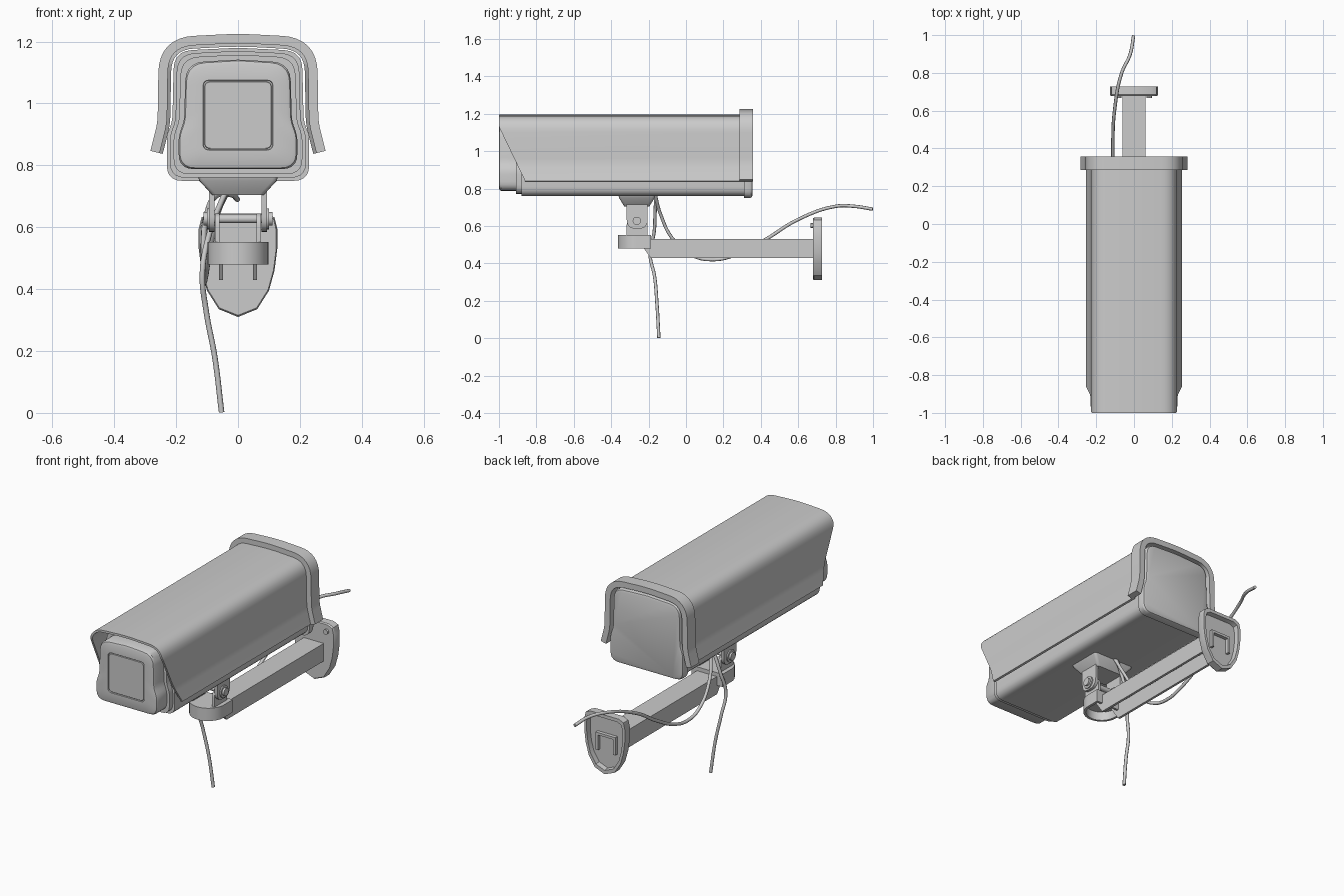
import bpy, bmesh, math
from mathutils import Vector

if "Cube" in bpy.data.objects:
    bpy.data.objects.remove(bpy.data.objects["Cube"])


def loft(name, rings, strip=False, cap_start=True):
    """Skin closed rings together and cap the ends (strip = ribbon-shaped section)."""
    bm = bmesh.new()
    vs = [[bm.verts.new(p) for p in r] for r in rings]
    n = len(vs[0])
    for a, b in zip(vs, vs[1:]):
        for i in range(n):
            j = (i + 1) % n
            bm.faces.new((a[i], a[j], b[j], b[i]))
    for ring in (vs[0], vs[-1]):
        if strip:
            for i in range(n // 2 - 1):
                bm.faces.new((ring[i], ring[i + 1], ring[n - 2 - i], ring[n - 1 - i]))
        elif ring is vs[-1] or cap_start:
            bm.faces.new(ring)
    bmesh.ops.recalc_face_normals(bm, faces=bm.faces)
    me = bpy.data.meshes.new(name)
    bm.to_mesh(me)
    bm.free()
    ob = bpy.data.objects.new(name, me)
    bpy.context.collection.objects.link(ob)
    return ob


def rounded(corners, closed=True, seg=5):
    """Round the corners (a, b, radius) of a 2D outline."""
    out, n = [], len(corners)
    for i, (a, b, r) in enumerate(corners):
        p = Vector((a, b))
        if r == 0 or (not closed and i in (0, n - 1)):
            out.append(p)
            continue
        p0 = p + (Vector(corners[i - 1][:2]) - p).normalized() * r
        p2 = p + (Vector(corners[(i + 1) % n][:2]) - p).normalized() * r
        for k in range(seg + 1):
            t = k / seg
            out.append(p0 * (1 - t) ** 2 + p * 2 * t * (1 - t) + p2 * t * t)
    return out


def mirrored(half):
    """Mirror a right-hand outline whose last point lies on x = 0."""
    return half + [(-c[0],) + tuple(c[1:]) for c in reversed(half[:-1])]


def at_y(pts, y):
    return [(p[0], y, p[1]) for p in pts]


def at_x(pts, x):
    return [(x, p[0], p[1]) for p in pts]


def at_z(pts, z):
    return [(p[0], p[1], z) for p in pts]


def inset_open(pts, d):
    """Offset an open outline inwards by d."""
    out = []
    for i, p in enumerate(pts):
        t = (pts[min(i + 1, len(pts) - 1)] - pts[max(i - 1, 0)]).normalized()
        out.append(p + Vector((-t.y, t.x)) * d)
    return out


def cylinder_x(name, x0, x1, y, z, r, n=20):
    ring = [(y + r * math.cos(2 * math.pi * i / n), z + r * math.sin(2 * math.pi * i / n)) for i in range(n)]
    return loft(name, [at_x(ring, x0), at_x(ring, x1)])


# Housing cross-section: wide foot, waisted sides, rounded roof
def housing(o):
    return rounded(mirrored([(.23 - o, .75 + o, .05), (.23 - o, .895, .02), (.212 - o, .945, .02),
                             (.207 - o, 1.17 - o, .06), (0, 1.18 - o, .02)]))


def window(s):
    h, c = .113 * s, .9625
    return rounded(mirrored([(h, c - h, .02), (h, .93, .01), (h, .98, .01), (h, c + h, .02), (0, c + h, .01)]))


loft("camera_housing", [at_y(housing(.01), -.88), at_y(housing(.01), .315)])
loft("front_collar", [at_y(housing(.022), -.91), at_y(housing(.022), -.875)])
loft("front_cap", [at_y(housing(.038), -.90), at_y(housing(.038), -.988), at_y(housing(.042), -.996),
                   at_y(housing(.052), -1), at_y(window(1), -1), at_y(window(.99), -.993),
                   at_y(window(.96), -.993), at_y(window(.95), -.999)])
loft("rear_cap", [at_y(housing(0), .31), at_y(housing(0), .343), at_y(housing(.004), .352),
                  at_y(housing(.014), .356)])

# Sun visor with raked front edge, and the thick rim around its rear end
visor_out = rounded(mirrored([(.255, .84, 0), (.231, .935, .03), (.227, 1.185, .085), (0, 1.197, .06)]), False, 8)
visor_in = inset_open(visor_out, .012)
visor = visor_out + visor_in[::-1]
front = [(p.x, -1 + max(0, 1.13 - p.y) / .29 * .14, p.y) for p in visor]
loft("sun_visor", [front, at_y(visor, .30)], strip=True)
rim = inset_open(visor_out, -.029) + inset_open(visor_out, .004)[::-1]
loft("visor_rear_rim", [at_y(rim, .285), at_y(rim, .357)], strip=True)


# Tapered mounting foot under the housing
def rect(hx, hy, r=.015):
    c = -.263
    return rounded([(-hx, c - hy, r), (hx, c - hy, r), (hx, c + hy, r), (-hx, c + hy, r)], seg=3)


loft("mount_foot", [at_z(rect(.13, .098), .765), at_z(rect(.125, .095), .75),
                    at_z(rect(.09, .072), .712), at_z(rect(.085, .068), .705)])

# Tilt joint: hanging ears, standing ears, pivot rod and bolt heads
upper = rounded([(-.317, .72, 0), (-.205, .72, 0), (-.205, .585, .05), (-.317, .585, .05)])
lower = rounded([(-.317, .54, 0), (-.205, .54, 0), (-.205, .645, .04), (-.317, .645, .04)])
for s, side in ((1, "right"), (-1, "left")):
    loft(f"upper_ear_{side}", [at_x(upper, s * .076), at_x(upper, s * .093)])
    loft(f"lower_ear_{side}", [at_x(lower, s * .06), at_x(lower, s * .075)])
    cylinder_x(f"pivot_washer_{side}", s * .09, s * .1, -.263, .627, .034)
    cylinder_x(f"pivot_bolt_{side}", s * .1, s * .111, -.263, .627, .022)
cylinder_x("pivot_rod", -.1, .1, -.263, .627, .014)


# Swivel cup: hollow, round at the front, straight at the rear
def cup(r, back):
    arc = [(r * math.cos(a), -.265 - r * math.sin(a)) for a in [math.pi * i / 20 for i in range(21)]]
    return [(r, back)] + arc + [(-r, back)]


loft("swivel_cup", [at_z(cup(.084, -.2), .53), at_z(cup(.084, -.2), .48),
                    at_z(cup(.098, -.187), .48), at_z(cup(.098, -.187), .552)])

# Arm: channel open at the bottom
channel = [(.062, .43), (.062, .53), (-.062, .53), (-.062, .43),
           (-.048, .43), (-.048, .516), (.048, .516), (.048, .43)]
arm_front = [(x, -.19 - (z - .43) * .7, z) for x, z in channel]
loft("support_arm", [arm_front, at_y(channel, .72)], strip=True)

# Wall plate: shield shape with a recessed back
shield = mirrored([(.09, .645), (.118, .632), (.127, .595), (.127, .53), (.118, .46),
                   (.1, .395), (.062, .335), (0, .31)])


def plate(s):
    return [(x * s, .49 + (z - .49) * s) for x, z in shield]


loft("wall_plate", [at_y(plate(.97), .678), at_y(plate(1), .685), at_y(plate(1), .728),
                    at_y(plate(.88), .728), at_y(plate(.86), .70)])
for s in (1, -1):
    ring = [(s * .08 + .014 * math.cos(math.pi * i / 6), .603 + .014 * math.sin(math.pi * i / 6)) for i in range(12)]
    loft("plate_screw", [at_y(ring, .69), at_y(ring, .666)])


# Cables
def cable(name, pts, r=.009):
    cu = bpy.data.curves.new(name, 'CURVE')
    cu.dimensions, cu.bevel_depth, cu.bevel_resolution, cu.use_fill_caps = '3D', r, 2, True
    sp = cu.splines.new('BEZIER')
    sp.bezier_points.add(len(pts) - 1)
    for bp, p in zip(sp.bezier_points, pts):
        bp.co = p
        bp.handle_left_type = bp.handle_right_type = 'AUTO'
    bpy.context.collection.objects.link(bpy.data.objects.new(name, cu))


cable("hanging_cable", [(-.01, -.16, .77), (-.055, -.165, .68), (-.095, -.17, .57), (-.115, -.192, .45),
                        (-.103, -.168, .33), (-.075, -.155, .18), (-.053, -.145, .002)])
cable("wall_cable", [(0, -.165, .77), (-.06, -.135, .66), (-.09, -.07, .53), (-.105, .04, .44), (-.11, .14, .42),
                     (-.11, .25, .44), (-.112, .42, .525), (-.103, .6, .635), (-.065, .8, .705),
                     (-.02, .9, .705), (-.002, .998, .69)])

# Smooth shading with sharp edges kept
for ob in bpy.context.collection.objects:
    if ob.type == 'MESH':
        ob.select_set(True)
        bpy.context.view_layer.objects.active = ob
bpy.ops.object.shade_smooth_by_angle(angle=math.radians(30))
